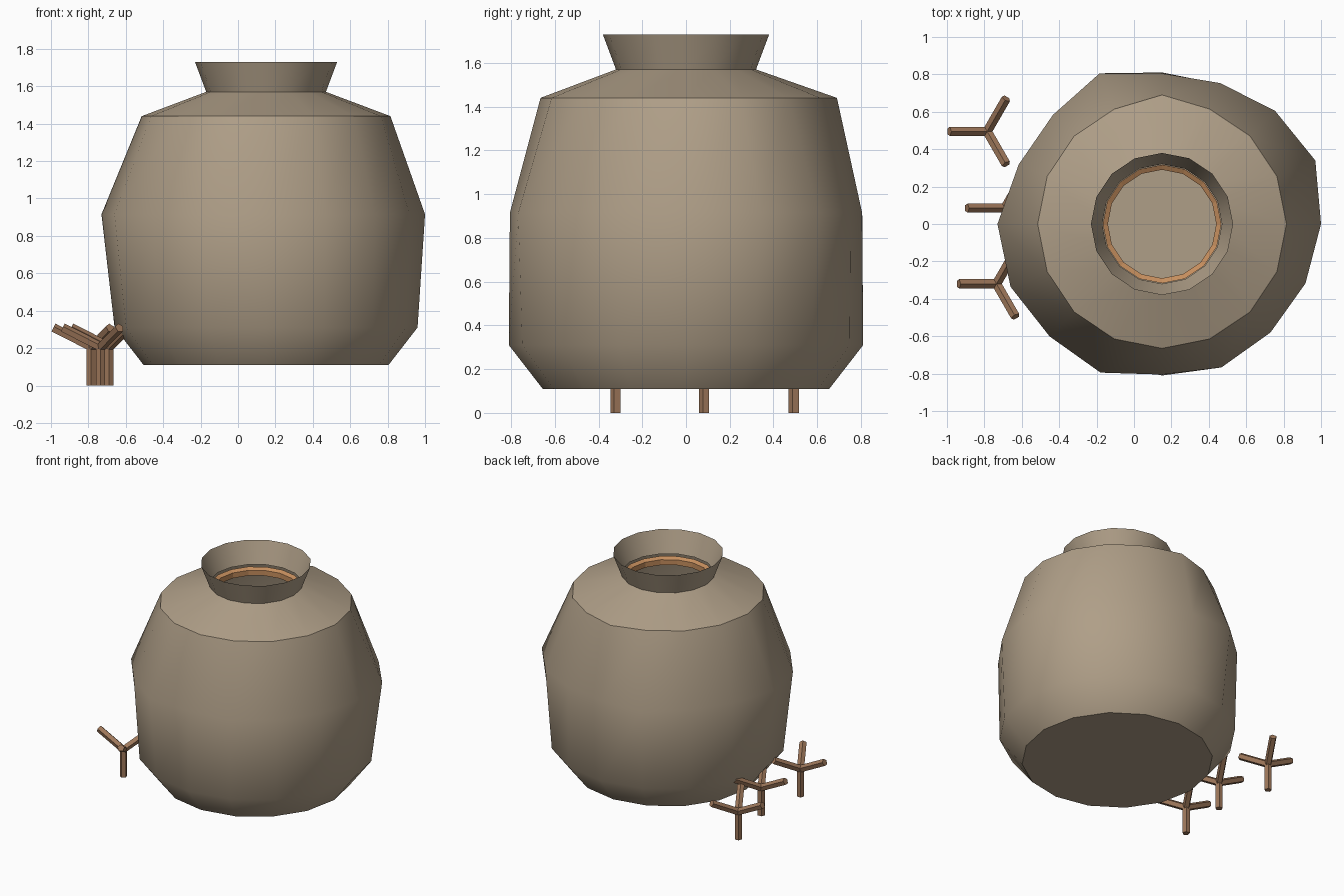
import bpy, bmesh, math
from mathutils import Vector

if "Cube" in bpy.data.objects:
    bpy.data.objects.remove(bpy.data.objects["Cube"])


def material(name, rgb):
    m = bpy.data.materials.new(name)
    m.diffuse_color = (*rgb, 1)
    m.use_nodes = True
    m.node_tree.nodes["Principled BSDF"].inputs["Base Color"].default_value = m.diffuse_color
    return m


clay = material("clay", (0.43, 0.345, 0.245))
wood = material("brown wood", (0.35, 0.19, 0.105))
hoop_wood = material("orange wood", (0.56, 0.27, 0.11))


def finish(name, bm, mat):
    bmesh.ops.recalc_face_normals(bm, faces=bm.faces)
    me = bpy.data.meshes.new(name)
    bm.to_mesh(me)
    bm.free()
    me.materials.append(mat)
    ob = bpy.data.objects.new(name, me)
    bpy.context.collection.objects.link(ob)
    return ob


def smooth(ob, degrees):
    bpy.ops.object.select_all(action='DESELECT')
    ob.select_set(True)
    bpy.context.view_layer.objects.active = ob
    bpy.ops.object.shade_smooth_by_angle(angle=math.radians(degrees))


def bridge(bm, a, b):
    n = len(a)
    for i in range(n):
        j = (i + 1) % n
        bm.faces.new((a[i], a[j], b[j], b[i]))


SIDES = 16
CENTRE_X = 0.15

# Hand-shaped jar: uneven belly radii, open flared mouth, closed floor
belly = [0.85, 0.887, 0.855, 0.815, 0.805, 0.872, 0.825, 0.83,
         0.88, 0.877, 0.85, 0.86, 0.805, 0.83, 0.82, 0.83]
shoulder = [0.665] * SIDES
shoulder[4] = 0.69
rings = [([0.655] * SIDES, 0.11), ([0.81] * SIDES, 0.31), (belly, 0.915),
         (shoulder, 1.44), ([0.32] * SIDES, 1.57), ([0.38] * SIDES, 1.73)]
bm = bmesh.new()
loops = []
for radii, z in rings:
    loops.append([bm.verts.new((CENTRE_X + r * math.cos(math.tau * i / SIDES),
                                r * math.sin(math.tau * i / SIDES), z))
                  for i, r in enumerate(radii)])
for a, b in zip(loops, loops[1:]):
    bridge(bm, a, b)
bm.faces.new(loops[0])
smooth(finish("clay_jar", bm, clay), 40)

# Wooden hoop inside the neck
bm = bmesh.new()
section = [(0.317, 1.555), (0.29, 1.54), (0.29, 1.50), (0.317, 1.50)]
loops = [[bm.verts.new((CENTRE_X + r * math.cos(math.tau * i / SIDES),
                        r * math.sin(math.tau * i / SIDES), z))
          for i in range(SIDES)] for r, z in section]
for k in range(4):
    bridge(bm, loops[k], loops[(k + 1) % 4])
finish("neck_hoop", bm, hoop_wood)


def stick(bm, start, end, radius=0.026, sides=5):
    start, end = Vector(start), Vector(end)
    d = end - start
    rot = d.to_track_quat('Z', 'Y').to_matrix().to_4x4()
    rot.translation = (start + end) / 2
    bmesh.ops.create_cone(bm, cap_ends=True, segments=sides, radius1=radius,
                          radius2=radius, depth=d.length, matrix=rot)


# Three forked stands: a post with three rising arms
for n, (x, y) in enumerate([(-0.785, 0.495), (-0.69, 0.085), (-0.735, -0.32)], 1):
    bm = bmesh.new()
    stick(bm, (x, y, 0), (x, y, 0.215))
    for deg in (60, 180, 300):
        a = math.radians(deg)
        stick(bm, (x, y, 0.205),
              (x + 0.203 * math.cos(a), y + 0.203 * math.sin(a), 0.308))
    finish(f"forked_stand_{n}", bm, wood)
